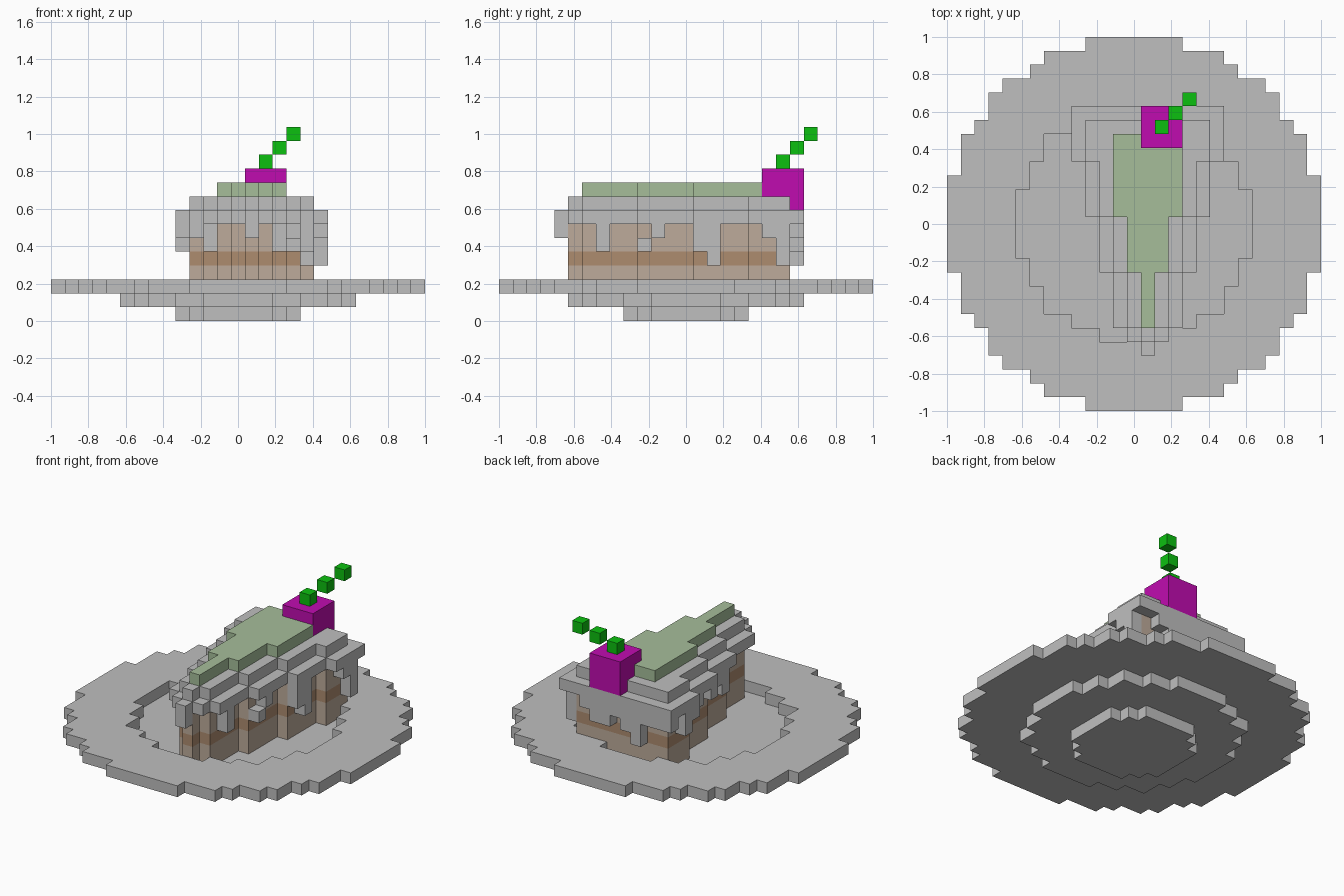
import bpy, bmesh
from mathutils import Vector

if "Cube" in bpy.data.objects:
    bpy.data.objects.remove(bpy.data.objects["Cube"], do_unlink=True)

S = 2 / 27  # edge length of one block


def material(name, r, g, b):
    lin = [((c / 255 + 0.055) / 1.055) ** 2.4 if c > 10 else c / 255 / 12.92 for c in (r, g, b)]
    m = bpy.data.materials.new(name)
    m.use_nodes = True
    m.diffuse_color = (*lin, 1)
    m.node_tree.nodes["Principled BSDF"].inputs["Base Color"].default_value = (*lin, 1)
    return m


GREY = material("light_grey", 191, 191, 191)
TAN = material("sponge_tan", 189, 171, 155)
BROWN = material("filling_brown", 174, 140, 111)
SAGE = material("icing_sage", 166, 190, 154)
MAGENTA = material("berry_magenta", 192, 12, 176)
GREEN = material("stem_green", 12, 192, 16)


def blocks(name, cells, mats, rule=lambda z: 0):
    """Skin a set of (x, y, layer) blocks with outer faces only."""
    bm = bmesh.new()
    cells = set(cells)
    for c in sorted(cells):
        for axis in range(3):
            for sign in (-1, 1):
                n = [0, 0, 0]
                n[axis] = sign
                if (c[0] + n[0], c[1] + n[1], c[2] + n[2]) in cells:
                    continue
                u, v = Vector((0, 0, 0)), Vector((0, 0, 0))
                u[(axis + 1) % 3] = v[(axis + 2) % 3] = 0.5
                mid = Vector(c) + Vector((0.5, 0.5, 0.5)) + Vector(n) * 0.5
                ring = [mid - u - v, mid + u - v, mid + u + v, mid - u + v]
                if sign < 0:
                    ring.reverse()
                f = bm.faces.new([bm.verts.new((p - Vector((13.5, 13.5, 0))) * S) for p in ring])
                f.material_index = rule(c[2])
    bmesh.ops.remove_doubles(bm, verts=bm.verts, dist=S * 0.01)
    me = bpy.data.meshes.new(name)
    bm.to_mesh(me)
    bm.free()
    for m in mats:
        me.materials.append(m)
    ob = bpy.data.objects.new(name, me)
    bpy.context.collection.objects.link(ob)
    return ob


def box(x0, x1, y0, y1, z0, z1):
    return {(x, y, z) for x in range(x0, x1) for y in range(y0, y1) for z in range(z0, z1)}


def disc(half_widths, z):
    """Round layer: half width of each row counted out from the centre."""
    return {(x, 13 + s * r, z) for r, h in enumerate(half_widths) for s in (-1, 1)
            for x in range(13 - h, 14 + h)}


def wedge(steps, z0, z1):
    """Slice shape: (first row, end row, half width) around column 14."""
    return set().union(*(box(14 - h, 15 + h, a, b, z0, z1) for a, b, h in steps))


# Plate: foot, sunken floor and wide rim
foot = [4, 4, 4, 3, 2]
well = [8, 8, 8, 7, 7, 6, 6, 4, 2]
rim = [13] * 4 + [12] * 3 + [11, 10, 10, 9, 7, 6, 3]
plate = disc(foot, 0) | disc(well, 1) | (disc(rim, 2) - disc(well, 2))
blocks("plate", plate, [GREY])

# Sponge with a filling stripe
inner = [(5, 6, 0), (6, 10, 1), (10, 14, 2), (14, 18, 3), (18, 21, 4)]
outer = [(4, 5, 0), (5, 6, 1), (6, 10, 2), (10, 14, 3), (14, 18, 4), (18, 22, 5)]
blocks("sponge", wedge(inner, 2, 7), [TAN, BROWN], lambda z: 1 if z == 4 else 0)

# Frosting with drips: (column, row, length)
drips = [(14, 4, 1),
         (16, 7, 2), (17, 11, 1), (18, 14, 2), (18, 15, 3), (19, 19, 1), (19, 20, 3),
         (11, 11, 2), (11, 12, 1), (10, 14, 1), (10, 16, 1), (9, 18, 1), (9, 19, 2)]
drips += [(17 - i, 21, n) for i, n in enumerate([1, 2, 2, 1, 2, 3, 1, 1, 1])]
frosting = wedge(outer, 7, 8) | wedge(inner, 8, 9) | {(17, 10, 5)}
for x, y, n in drips:
    frosting |= box(x, x + 1, y, y + 1, 7 - n, 7)
blocks("frosting", frosting, [GREY])

# Berry overhanging the back edge, and the icing in front of it
berry = box(14, 17, 19, 22, 9, 11) | box(14, 17, 21, 22, 8, 9)
blocks("berry", berry, [MAGENTA])
icing = wedge([(6, 10, 0), (10, 14, 1), (14, 20, 2)], 9, 10) - berry
blocks("top_icing", icing, [SAGE])

# Stem rising diagonally
for i in range(3):
    blocks(f"stem_{i + 1}", {(15 + i, 20 + i, 11 + i)}, [GREEN])
